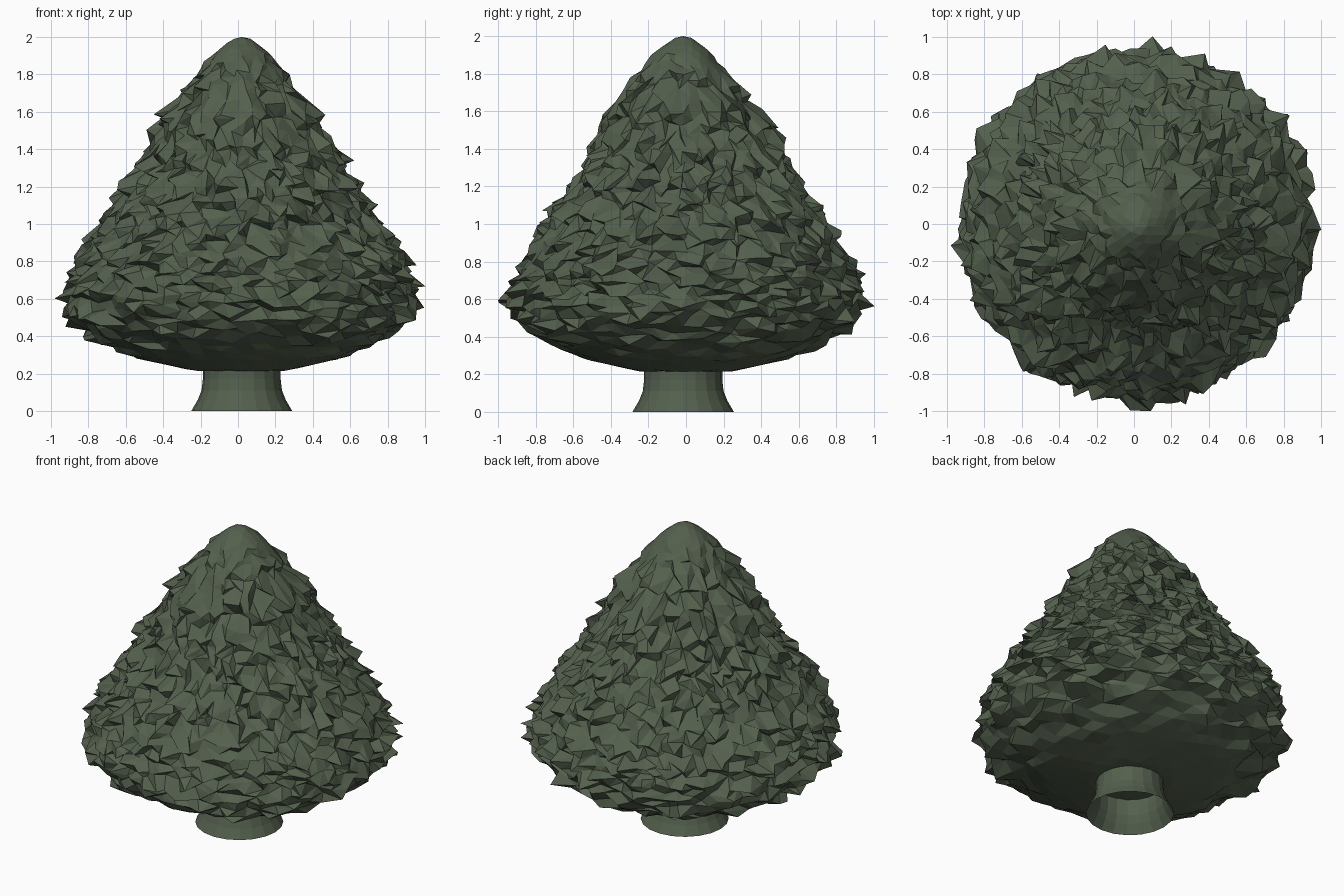
import bpy, bmesh, math, random

if "Cube" in bpy.data.objects:
    bpy.data.objects.remove(bpy.data.objects["Cube"])

random.seed(7)

green = bpy.data.materials.new("dull green")
green.diffuse_color = (0.088, 0.116, 0.074, 1)
green.use_nodes = True
green.node_tree.nodes["Principled BSDF"].inputs["Base Color"].default_value = green.diffuse_color

CX, CY = 0.02, -0.015   # axis of trunk and tip

# Foliage profile: share of the way from tip to underside, radius, height
PROFILE = [(0, 0, 2.0), (.02, .05, 1.99), (.06, .14, 1.92), (.12, .235, 1.80),
           (.20, .38, 1.6), (.28, .49, 1.4), (.37, .60, 1.2), (.47, .735, 1.0),
           (.57, .86, .8), (.67, .92, .63), (.74, .90, .5), (.81, .77, .39),
           (.88, .56, .285), (.95, .25, .215), (1, 0, .21)]


def profile(t):
    for (t0, r0, z0), (t1, r1, z1) in zip(PROFILE, PROFILE[1:]):
        if t <= t1:
            k = (t - t0) / (t1 - t0)
            return r0 + (r1 - r0) * k, z0 + (z1 - z0) * k
    return PROFILE[-1][1:]


def finish(name, bm):
    mesh = bpy.data.meshes.new(name)
    bmesh.ops.recalc_face_normals(bm, faces=bm.faces)
    bm.to_mesh(mesh)
    bm.free()
    mesh.materials.append(green)
    obj = bpy.data.objects.new(name, mesh)
    bpy.context.collection.objects.link(obj)


# Foliage: ball of triangles wrapped on the profile, roughened into leaf tips
bm = bmesh.new()
bmesh.ops.create_icosphere(bm, subdivisions=5, radius=1)
for v in bm.verts:
    t = math.acos(max(-1, min(1, v.co.z))) / math.pi
    a = math.atan2(v.co.y, v.co.x)
    rough = max(0, min(1, (t - .04) / .12, (.92 - t) / .12))
    t = max(0, min(1, t + random.uniform(-.011, .011) * rough))
    r, z = profile(t)
    spike = (random.uniform(-.04, .035) +
             (random.uniform(.025, .075) if random.random() < .25 else 0)) * rough
    if r > .05:
        a += random.uniform(-.03, .03) / r * rough
    r += spike
    z -= spike * .2
    shift = max(0, (z - 1.2) / .8)      # only the tip leans onto the trunk axis
    v.co = (r * math.cos(a) + .01 + .01 * shift, r * math.sin(a) + CY * shift, z)
finish("foliage", bm)

# Trunk: flared open tube
bm = bmesh.new()
SIDES = 20
rings = []
for r, z in [(.27, 0), (.235, .06), (.215, .11), (.208, .17), (.208, .25)]:
    rings.append([bm.verts.new((CX + r * math.cos(i * math.tau / SIDES),
                                CY + r * math.sin(i * math.tau / SIDES), z))
                  for i in range(SIDES)])
for low, high in zip(rings, rings[1:]):
    for i in range(SIDES):
        j = (i + 1) % SIDES
        bm.faces.new((low[i], low[j], high[j], high[i]))
finish("trunk", bm)
